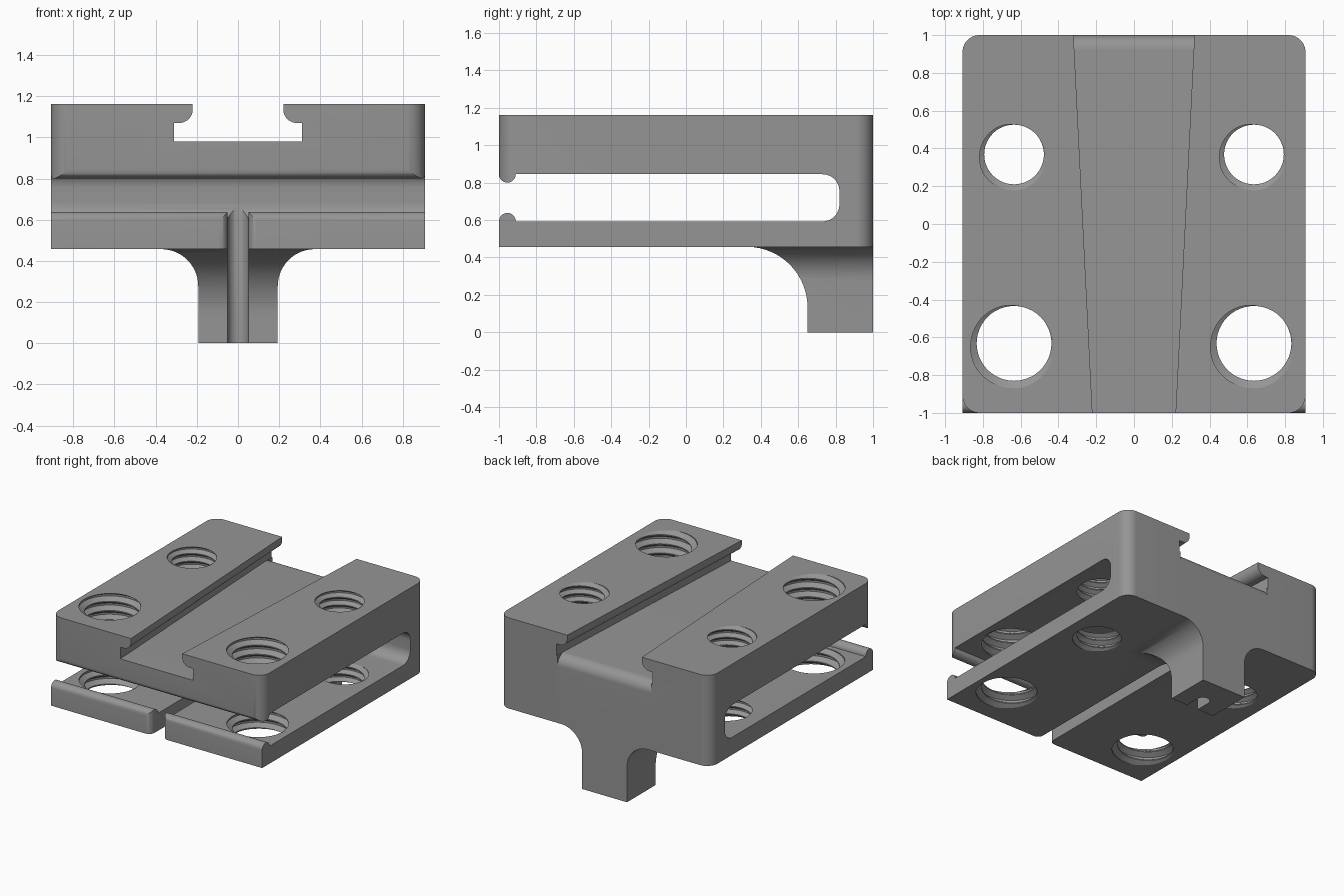
import bpy, bmesh
from math import sin, cos, pi, radians

if "Cube" in bpy.data.objects:
    bpy.data.objects.remove(bpy.data.objects["Cube"], do_unlink=True)

grey = bpy.data.materials.new("plain_grey")
grey.use_nodes = True
colour = (0.3, 0.3, 0.3, 1)
grey.diffuse_color = colour
grey.node_tree.nodes["Principled BSDF"].inputs["Base Color"].default_value = colour


def arc(cx, cy, r, start, end, n=14):
    angles = [radians(start + (end - start) * i / n) for i in range(n + 1)]
    return [(cx + r * cos(a), cy + r * sin(a)) for a in angles]


def to_object(name, bm):
    bmesh.ops.recalc_face_normals(bm, faces=bm.faces)
    mesh = bpy.data.meshes.new(name)
    bm.to_mesh(mesh)
    bm.free()
    mesh.materials.append(grey)
    obj = bpy.data.objects.new(name, mesh)
    bpy.context.collection.objects.link(obj)
    return obj


def loft(name, axis, lo, hi, first, second=None):
    """Solid between two matching outlines placed at lo and hi on an axis."""
    place = {"X": lambda p, t: (t, p[0], p[1]),
             "Y": lambda p, t: (p[0], t, p[1]),
             "Z": lambda p, t: (p[0], p[1], t)}[axis]
    bm = bmesh.new()
    a = [bm.verts.new(place(p, lo)) for p in first]
    b = [bm.verts.new(place(p, hi)) for p in second or first]
    bm.faces.new(a)
    bm.faces.new(b)
    for i in range(len(a)):
        j = (i + 1) % len(a)
        bm.faces.new((a[i], a[j], b[j], b[i]))
    return to_object(name, bm)


def combine(target, other, operation):
    mod = target.modifiers.new(operation, "BOOLEAN")
    mod.operation, mod.object, mod.solver = operation, other, "EXACT"
    bpy.context.view_layer.objects.active = target
    bpy.ops.object.modifier_apply(modifier=mod.name)
    bpy.data.objects.remove(other, do_unlink=True)


def mirrored(half):
    """Close a half outline by mirroring it across the centre line."""
    return half + [(-x, y) for x, y in reversed(half)]


def thread_cutter(x, y, minor, major, pitch):
    """Helical screw solid with a trapezoid thread."""
    shape = [(0, minor), (0.12, minor), (0.45, major), (0.65, major)]
    m, cols = len(shape), 48
    turns = int(0.8 / pitch)
    z0 = 1.16 - pitch * (turns + 1.2)
    rows = (turns + 4) * m
    bm = bmesh.new()
    grid = []
    for i in range(rows + 1):
        frac, r = shape[i % m]
        grid.append([])
        for c in range(cols):
            a = 2 * pi * c / cols
            z = z0 + pitch * (i // m + frac + c / cols)
            grid[-1].append(bm.verts.new((x + r * cos(a), y + r * sin(a), z)))
    for i in range(rows):
        for c in range(cols - 1):
            bm.faces.new((grid[i][c], grid[i][c + 1], grid[i + 1][c + 1], grid[i + 1][c]))
        if i + m < rows:
            bm.faces.new((grid[i][-1], grid[i + m][0], grid[i + m + 1][0], grid[i + 1][-1]))
    # fan caps, beyond both faces of the body
    rim = [e for e in bm.edges if e.is_boundary]
    ends = [bm.verts.new((x, y, z0 + pitch / 2)),
            bm.verts.new((x, y, z0 + pitch * (turns + 4.5)))]
    for e in rim:
        high = e.verts[0].co.z > 0.8
        bm.faces.new((e.verts[0], e.verts[1], ends[high]))
    return to_object("thread_cutter", bm)


# Clamp body: sideways U with rounded lips at the open front
side = [(-1, 0.457), (1, 0.457), (1, 1.162), (-1, 1.162)]
side += arc(-0.955, 0.845, 0.045, 180, 360)
side += arc(0.73, 0.755, 0.09, 90, 0) + arc(0.73, 0.683, 0.09, 0, -90)
side += arc(-0.955, 0.593, 0.045, 0, 180)
body = loft("clamp_body", "X", -0.908, 0.908, side)

# Rounded upright corners: full height at the back, upper jaw only at the front
R = 0.09
for sx in (-1, 1):
    for sy, bottom in ((1, 0.3), (-1, 0.7)):
        cx, cy = 0.908 - R, 1 - R
        corner = arc(cx, cy, R, 0, 90) + [(cx, 1.1), (1.1, 1.1), (1.1, cy)]
        corner = [(sx * x, sy * y) for x, y in corner]
        combine(body, loft("corner_cutter", "Z", bottom, 1.3, corner), "DIFFERENCE")

# Foot: flared front outline crossed with a swept side outline
flare = mirrored([(0.193, 0)] + arc(0.373, 0.277, 0.18, 180, 90) + [(0.373, 0.52)])
foot = loft("foot", "Y", 0.2, 1, flare)
sweep = [(1, -0.1), (0.65, -0.1)] + arc(0.325, 0.132, 0.325, 0, 90, 24)
sweep += [(0.325, 0.6), (1.1, 0.6), (1.1, -0.1)]
sweep = sweep[1:]
combine(foot, loft("foot_sweep", "X", -0.6, 0.6, sweep), "INTERSECT")
combine(body, foot, "UNION")

# Slit through the lower jaw and foot, with a flared mouth and round end
slit = [(0.095, -1.1)] + arc(0.095, -0.955, 0.045, 270, 180) + arc(0, 0.767, 0.05, 0, 90)
slit = slit[:-1] + [(0, 0.817)] + [(-x, y) for x, y in reversed(slit[:-1])]
combine(body, loft("slit_cutter", "Z", -0.1, 0.72, slit), "DIFFERENCE")


# Tapered undercut channel along the top
def channel(y):
    d = 0.05 * (y + 1)
    half = [(0.312 + d, 0.98), (0.312 + d, 1.07)]
    half += arc(0.285 + d, 1.135, 0.065, 270, 180) + [(0.22 + d, 1.3)]
    return mirrored(half)


combine(body, loft("channel_cutter", "Y", -1.1, 1.1, channel(-1.1), channel(1.1)), "DIFFERENCE")

# Rolled rear edge of the channel floor
roll = arc(0.92, 0.9, 0.08, 0, 90) + [(0.92, 1.0), (1.1, 1.0), (1.1, 0.9)]
combine(body, loft("roll_cutter", "X", -0.405, 0.405, roll), "DIFFERENCE")

# Threaded holes: large pair at the front, small pair at the back
for sx in (-1, 1):
    for y, minor, major, pitch in ((-0.632, 0.198, 0.238, 0.0714),
                                   (0.368, 0.158, 0.19, 0.0595)):
        combine(body, thread_cutter(sx * 0.635, y, minor, major, pitch), "DIFFERENCE")

bpy.ops.object.select_all(action="DESELECT")
body.select_set(True)
bpy.context.view_layer.objects.active = body
bpy.ops.object.shade_smooth_by_angle(angle=radians(30))
